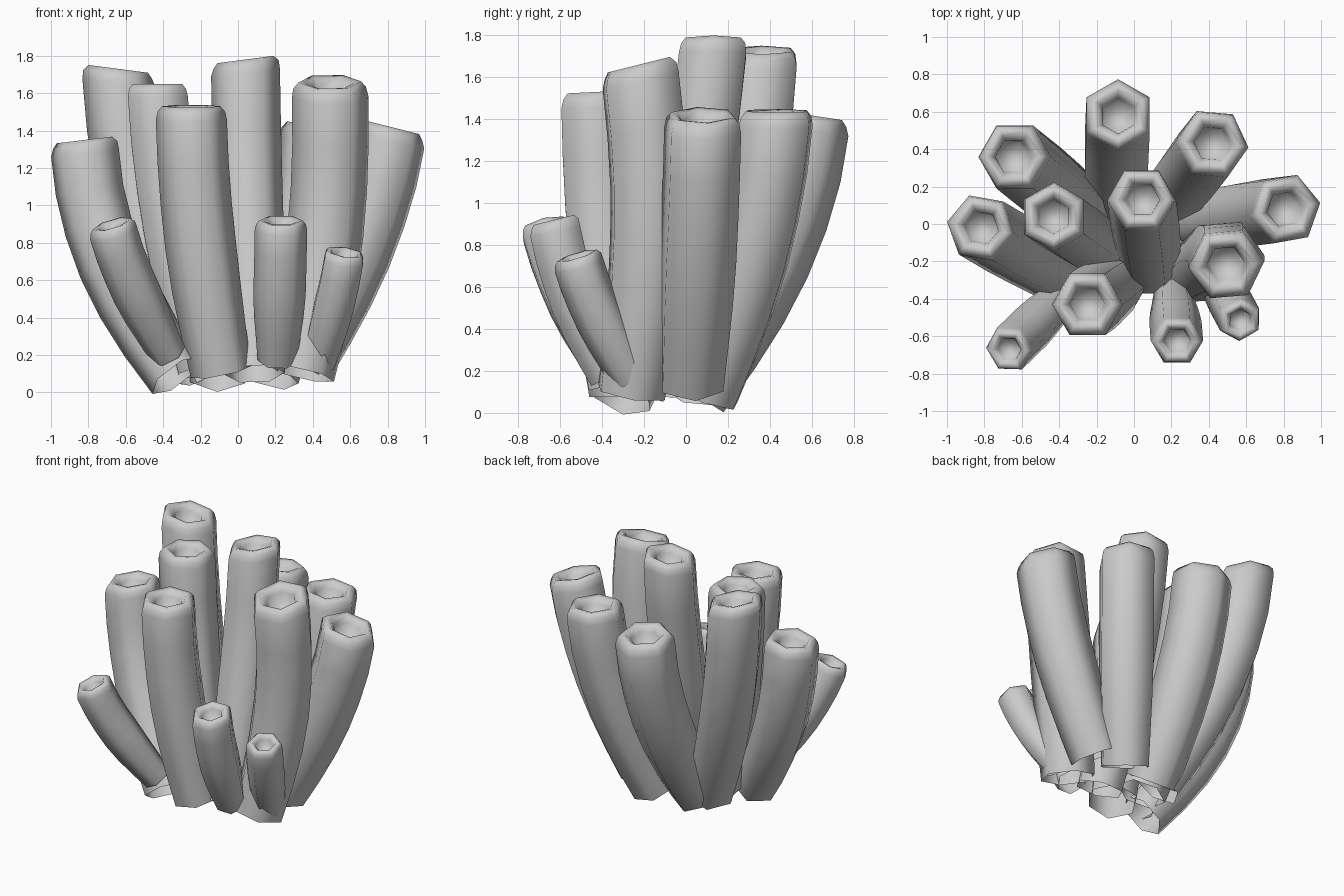
import bpy, bmesh, math
from mathutils import Vector

if "Cube" in bpy.data.objects:
    bpy.data.objects.remove(bpy.data.objects["Cube"])

Z = Vector((0, 0, 1))


def tube(name, base, top, r, phase, ease, lean, bow=(0, 0), root=0.87):
    """Six-sided sponge tube that curves upright, with a rounded lip, a blind hole and an open foot."""
    base, top = Vector(base), Vector(top)
    tip = Vector((lean[0], lean[1], 1)).normalized()

    def path(t):
        k = 1 - (1 - t) ** ease
        s = math.sin(math.pi * t)
        return Vector((base.x + (top.x - base.x) * k + bow[0] * s,
                       base.y + (top.y - base.y) * k + bow[1] * s,
                       base.z + (top.z - base.z) * t))

    bm = bmesh.new()
    rings = []

    def ring(center, normal, radius):
        rot = Z.rotation_difference(normal)
        rings.append([bm.verts.new(center + rot @ Vector((
            radius * math.cos(math.radians(phase + 60 * i)),
            radius * math.sin(math.radians(phase + 60 * i)), 0))) for i in range(6)])

    # wall
    end = 1 - 0.38 * r / (top.z - base.z)
    for i in range(7):
        t = end * i / 6
        tangent = (path(min(t + 0.01, 1)) - path(max(t - 0.01, 0))).normalized()
        ring(path(t), tangent.lerp(tip, t ** 4).normalized(),
             r * (root + (1 - root) * min(1, t / 0.4)))
    # rounded lip and inner hole
    for f, d in ((0.95, 0.15), (0.82, 0.0), (0.66, 0.03), (0.5, 0.22), (0.43, 0.6)):
        ring(top - tip * d * r, tip, r * f)
    for a, b in zip(rings, rings[1:]):
        for i in range(6):
            j = (i + 1) % 6
            bm.faces.new((a[i], a[j], b[j], b[i]))
    bm.faces.new(rings[-1])
    for f in bm.faces:
        f.smooth = True
    me = bpy.data.meshes.new(name)
    bm.to_mesh(me)
    bm.free()
    bpy.context.collection.objects.link(bpy.data.objects.new(name, me))


# tall tubes
tube("back_tube", (-.11, .04, .1), (-.085, .585, 1.42), .195, 90, 1.7, (0, .15))
tube("back_left_tube", (-.19, .0, .12), (-.64, .36, 1.73), .195, 0, 1.75, (.13, 0))
tube("back_right_tube", (.16, .1, .09), (.42, .43, 1.44), .195, -5, 1.6, (.05, 0))
tube("inner_left_tube", (-.18, -.14, .12), (-.43, .04, 1.65), .185, 90, 1.6, (0, 0))
tube("right_tube", (.335, .02, .14), (.815, .08, 1.42), .195, 10, 1.5, (.25, 0))
tube("center_tube", (.09, -.24, .1), (.04, .13, 1.78), .185, 0, 1.5, (-.13, 0))
tube("front_left_tube", (-.09, -.32, .11), (-.25, -.43, 1.53), .19, 0, 1.8, (0, -.05))
tube("front_right_tube", (.34, -.26, .1), (.49, -.225, 1.66), .205, 5, 1.9, (0, -.25), (.02, .06))
tube("left_tube", (-.33, -.31, .09), (-.82, -.02, 1.35), .185, -10, 1.9, (-.12, 0))

# short front tubes
tube("short_left_tube", (-.37, -.38, .2), (-.675, -.675, .9), .13, 0, 1.3, (-.3, -.25), root=.75)
tube("short_middle_tube", (.21, -.37, .17), (.23, -.63, .92), .14, 0, 1.4, (0, -.25), root=.75)
tube("short_right_tube", (.43, -.26, .17), (.57, -.52, .75), .12, 30, 1.3, (.15, -.3), root=.85)
